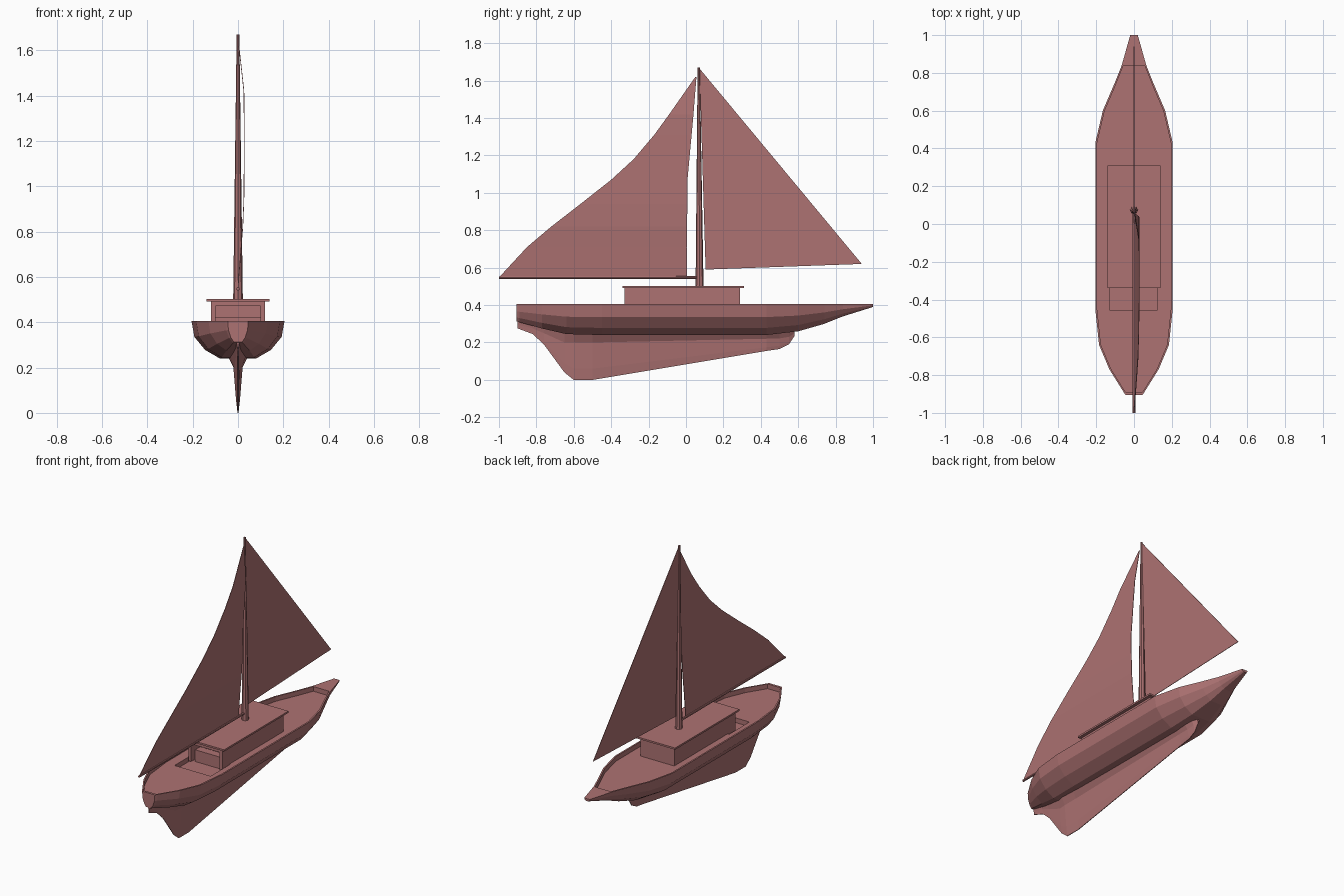
import bpy, bmesh, math
from mathutils import Vector

if "Cube" in bpy.data.objects:
    bpy.data.objects.remove(bpy.data.objects["Cube"])

mat = bpy.data.materials.new("red_brown")
mat.diffuse_color = (0.42, 0.17, 0.17, 1)
mat.use_nodes = True
mat.node_tree.nodes["Principled BSDF"].inputs["Base Color"].default_value = mat.diffuse_color


def finish(name, bm, merge=1e-5):
    bmesh.ops.remove_doubles(bm, verts=bm.verts, dist=merge)
    bmesh.ops.recalc_face_normals(bm, faces=bm.faces)
    me = bpy.data.meshes.new(name)
    bm.to_mesh(me)
    bm.free()
    ob = bpy.data.objects.new(name, me)
    bpy.context.collection.objects.link(ob)
    me.materials.append(mat)
    return ob


def loft(name, rings):
    """Skin closed rings of equal length and cap both ends."""
    bm = bmesh.new()
    rows = [[bm.verts.new(p) for p in r] for r in rings]
    n = len(rows[0])
    for a, b in zip(rows, rows[1:]):
        for i in range(n):
            j = (i + 1) % n
            bm.faces.new((a[i], a[j], b[j], b[i]))
    bm.faces.new(rows[0])
    bm.faces.new(rows[-1])
    return finish(name, bm)


def box(name, x0, x1, y0, y1, z0, z1):
    return loft(name, [[(x0, y0, z), (x1, y0, z), (x1, y1, z), (x0, y1, z)]
                       for z in (z0, z1)])


def rod(name, p0, p1, r0, r1, sides=8):
    p0, p1 = Vector(p0), Vector(p1)
    q = (p1 - p0).to_track_quat('Z', 'Y')
    ang = [2 * math.pi * i / sides for i in range(sides)]
    return loft(name, [[p + q @ Vector((r * math.cos(a), r * math.sin(a), 0)) for a in ang]
                       for p, r in ((p0, r0), (p1, r1))])


def cut(ob, cutter):
    m = ob.modifiers.new("cut", 'BOOLEAN')
    m.operation, m.solver, m.object = 'DIFFERENCE', 'EXACT', cutter
    bpy.context.view_layer.objects.active = ob
    bpy.ops.object.modifier_apply(modifier=m.name)
    bpy.data.objects.remove(cutter)


# Hull: y, half width, bottom z, deck z (deck steps down inside the bulwark)
TOP, DECK = 0.405, 0.375
SECTION = [(1, 0), (0.94, 0.42), (0.71, 0.77), (0.39, 1)]
stations = [(-0.905, 0.045, 0.312, TOP), (-0.89, 0.055, 0.308, TOP), (-0.89, 0.055, 0.308, DECK),
            (-0.77, 0.13, 0.275, DECK), (-0.64, 0.185, 0.245, DECK), (-0.45, 0.205, 0.24, DECK),
            (0.43, 0.205, 0.24, DECK), (0.6, 0.165, 0.26, DECK), (0.74, 0.105, 0.30, DECK),
            (0.84, 0.065, 0.34, DECK), (0.84, 0.065, 0.34, TOP), (1.0, 0.02, 0.39, TOP)]
rings = []
for y, w, bot, deck in stations:
    right = [(w * sx, y, TOP - (TOP - bot) * sz) for sx, sz in SECTION]
    left = [(-x, yy, z) for x, yy, z in reversed(right)]
    wi = w - 0.01
    rings.append(right + left + [(-wi, y, TOP), (-wi, y, deck), (wi, y, deck), (wi, y, TOP)])
hull = loft("hull", rings)

# Cockpit well sunk in the deck
cut(hull, box("cockpit_cutter", -0.13, 0.125, -0.455, -0.25, 0.345, 0.45))

# Keel: y, top z, garboard z, bottom z, top half width
keel = [(-0.9, 0.32, 0.295, 0.275, 0.008), (-0.82, 0.30, 0.275, 0.245, 0.012),
        (-0.76, 0.285, 0.25, 0.19, 0.02), (-0.65, 0.255, 0.2, 0.04, 0.035),
        (-0.6, 0.25, 0.2, 0.0, 0.045), (-0.5, 0.25, 0.2, 0.0, 0.045),
        (0.43, 0.25, 0.22, 0.155, 0.04), (0.5, 0.255, 0.222, 0.165, 0.035),
        (0.55, 0.26, 0.23, 0.19, 0.025), (0.58, 0.265, 0.25, 0.235, 0.01)]
rings = []
for y, t, m, b, w in keel:
    side = [(w, y, t), (w * 0.45, y, m), (w * 0.2, y, b * 0.7 + m * 0.3), (0.002, y, b)]
    rings.append(side + [(-x, yy, z) for x, yy, z in reversed(side)])
loft("keel", rings)

# Cabin with open companionway, inner step and overhanging roof
cabin = box("cabin", -0.12, 0.12, -0.33, 0.29, 0.36, 0.495)
cut(cabin, box("companionway_cutter", -0.1, 0.1, -0.4, -0.24, 0.34, 0.472))
box("companion_step", -0.1, 0.1, -0.29, -0.24, 0.34, 0.42)
box("cabin_roof", -0.14, 0.14, -0.34, 0.31, 0.492, 0.503)

# Mast and boom
rod("mast", (0, 0.073, 0.37), (0, 0.068, 1.67), 0.023, 0.006)
rod("boom", (0, 0.06, 0.547), (0, -1.0, 0.547), 0.008, 0.007)

# Mainsail rows: z, leech y, luff y, sideways belly
sail = [(0.55, -0.998, 0.005, 0), (0.71, -0.85, 0.004, 0.012), (0.82, -0.72, 0.005, 0.021),
        (0.94, -0.565, 0.008, 0.026), (1.07, -0.4, 0.008, 0.027), (1.18, -0.28, 0.018, 0.027),
        (1.31, -0.17, 0.03, 0.027), (1.42, -0.09, 0.04, 0.026), (1.62, 0.05, 0.056, 0.004)]
T = 0.0015
loft("mainsail", [[(x - T, a, z), (x - T, b, z), (x + T, b, z), (x + T, a, z)]
                  for z, a, b, x in sail])

# Jib
tri = [(0.072, 1.665), (0.94, 0.62), (0.105, 0.59)]
loft("jib", [[(x, y, z) for y, z in tri] for x in (-T, T)])
